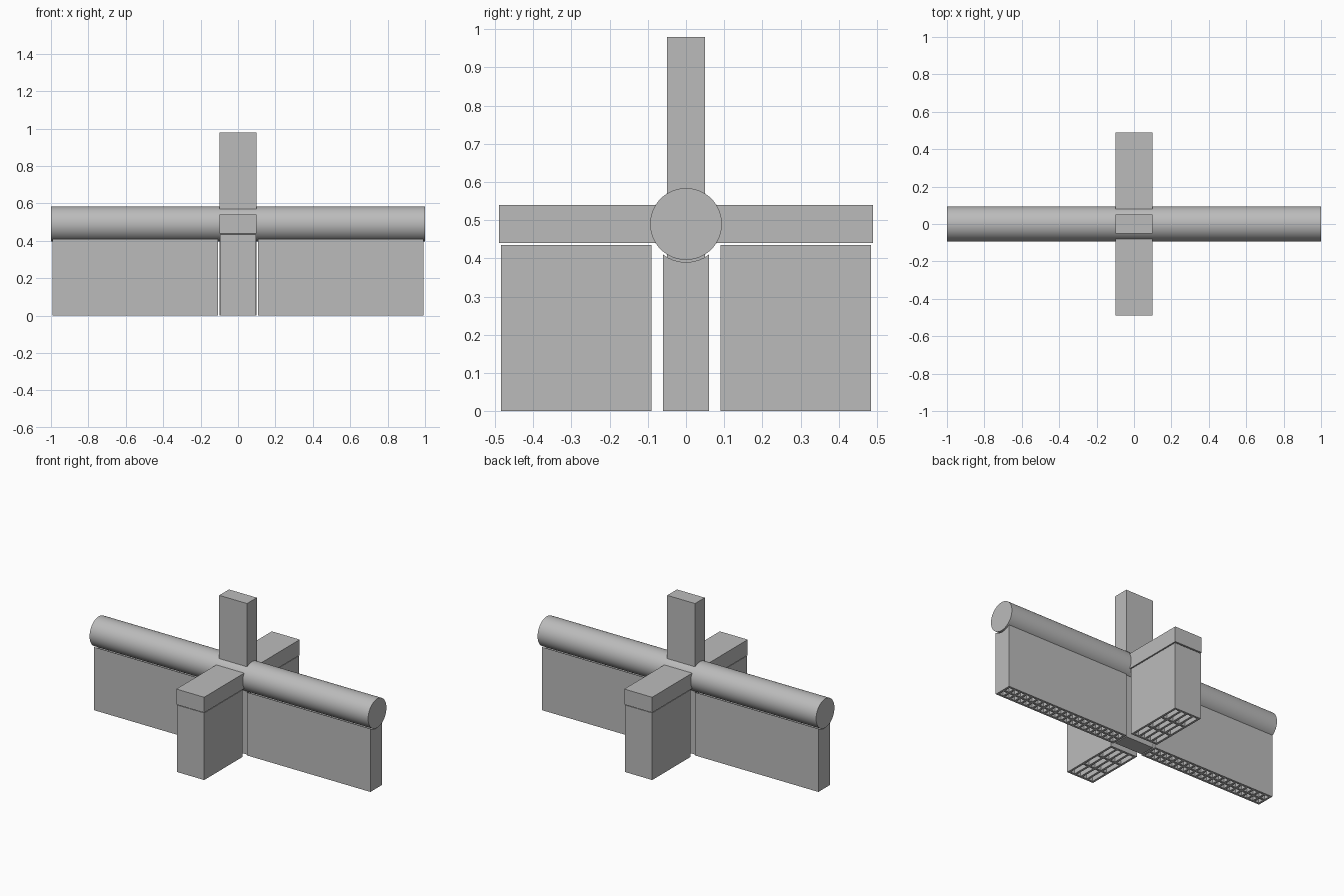
import bpy, bmesh, math
from mathutils import Matrix

cube = bpy.data.objects.get("Cube")
if cube:
    bpy.data.objects.remove(cube, do_unlink=True)

grey = bpy.data.materials.new("plain grey")
grey.use_nodes = True
colour = (0.5, 0.5, 0.5, 1)
grey.diffuse_color = colour
grey.node_tree.nodes["Principled BSDF"].inputs["Base Color"].default_value = colour

AXIS_Z = 0.49


def finish(name, bm):
    bmesh.ops.recalc_face_normals(bm, faces=bm.faces)
    mesh = bpy.data.meshes.new(name)
    bm.to_mesh(mesh)
    bm.free()
    mesh.materials.append(grey)
    obj = bpy.data.objects.new(name, mesh)
    bpy.context.collection.objects.link(obj)
    return obj


def add_box(bm, low, high):
    size = [b - a for a, b in zip(low, high)]
    mid = [(a + b) / 2 for a, b in zip(low, high)]
    bmesh.ops.create_cube(bm, size=1, matrix=Matrix.Translation(mid) @ Matrix.Diagonal((*size, 1)))


def box(name, low, high):
    bm = bmesh.new()
    add_box(bm, low, high)
    return finish(name, bm)


def cut_pockets(obj, low, high, columns, rows, rib):
    """Cut a grid of open slots up into the underside."""
    bm = bmesh.new()
    step_x = (high[0] - low[0] - rib) / columns
    step_y = (high[1] - low[1] - rib) / rows
    for i in range(columns):
        for j in range(rows):
            x = low[0] + rib + i * step_x
            y = low[1] + rib + j * step_y
            add_box(bm, (x, y, -0.05), (x + step_x - rib, y + step_y - rib, high[2]))
    cutter = finish(obj.name + "_slot_cutter", bm)
    cutter.hide_render = True
    cutter.hide_set(True)
    mod = obj.modifiers.new("slots", "BOOLEAN")
    mod.operation = "DIFFERENCE"
    mod.solver = "EXACT"
    mod.object = cutter
    bpy.context.view_layer.objects.active = obj
    bpy.ops.object.modifier_apply(modifier=mod.name)
    bpy.data.objects.remove(cutter, do_unlink=True)


# Three crossing bars
bm = bmesh.new()
bmesh.ops.create_cone(bm, cap_ends=True, segments=96, radius1=0.094, radius2=0.094, depth=2,
                      matrix=Matrix.Translation((0, 0, AXIS_Z)) @ Matrix.Rotation(math.pi / 2, 4, "Y"))
bar = finish("round_bar", bm)
bpy.context.view_layer.objects.active = bar
bar.select_set(True)
bpy.ops.object.shade_smooth_by_angle(angle=math.radians(30))
bar.select_set(False)

box("cross_beam", (-0.1, -0.49, AXIS_Z - 0.05), (0.1, 0.49, AXIS_Z + 0.05))
box("upright_post", (-0.1, -0.05, 0), (0.1, 0.05, 0.98))

# Long supports with a cradle groove under the round bar
for side, start in (("left", 0.107), ("right", -0.993)):
    end = start + 0.886
    bm = bmesh.new()
    profile = [(-0.06, 0), (0.06, 0)]
    for k in range(17):
        y = 0.06 - 0.12 * k / 16
        profile.append((y, AXIS_Z - math.sqrt(0.1 ** 2 - y * y)))
    face = bm.faces.new([bm.verts.new((start, y, z)) for y, z in profile])
    solid = bmesh.ops.extrude_face_region(bm, geom=[face])
    moved = [v for v in solid["geom"] if isinstance(v, bmesh.types.BMVert)]
    bmesh.ops.translate(bm, verts=moved, vec=(end - start, 0, 0))
    wall = finish(side + "_bar_support", bm)
    cut_pockets(wall, (start, -0.06, 0), (end, 0.06, 0.38), 20, 2, 0.014)

# Block supports under the two ends of the cross beam
for name, y in (("front", -0.485), ("back", 0.09)):
    low, high = (-0.097, y, 0), (0.097, y + 0.395, 0.435)
    block = box(name + "_beam_support", low, high)
    cut_pockets(block, low, (high[0], high[1], 0.425), 4, 3, 0.014)
